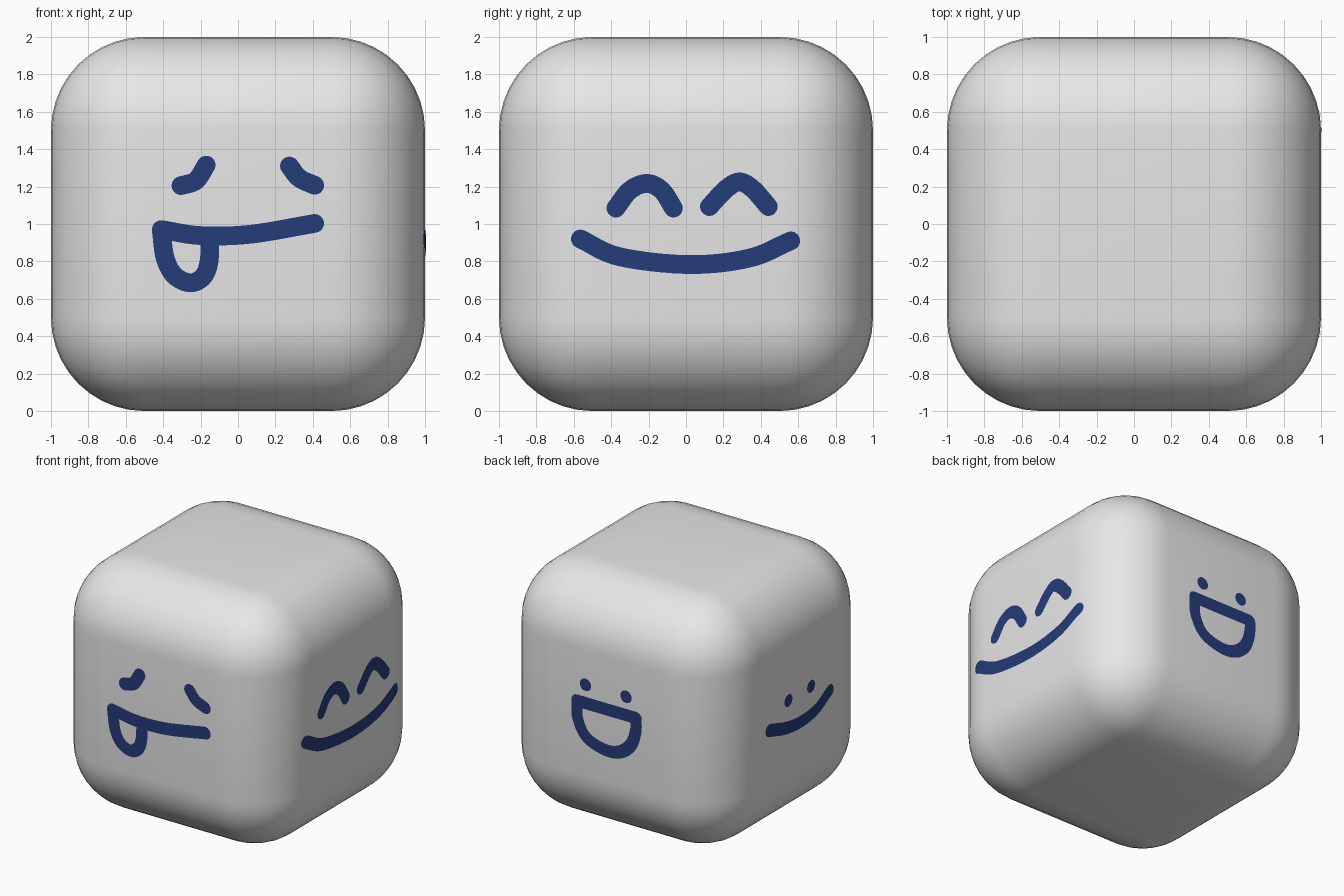
import bpy, bmesh, math
from mathutils import Vector, Matrix

if "Cube" in bpy.data.objects:
    bpy.data.objects.remove(bpy.data.objects["Cube"])

R = 0.5          # edge rounding of the block
PEN = 0.05       # half width of the painted line
LIFT = 0.004     # paint thickness above the surface


def material(name, rgb):
    m = bpy.data.materials.new(name)
    m.diffuse_color = (*rgb, 1)
    m.use_nodes = True
    m.node_tree.nodes["Principled BSDF"].inputs["Base Color"].default_value = m.diffuse_color
    return m


GREY = material("light grey", (0.8, 0.8, 0.8))
NAVY = material("navy blue", (0.0185, 0.045, 0.195))


def add_object(name, bm, mat):
    me = bpy.data.meshes.new(name)
    bm.to_mesh(me)
    bm.free()
    me.materials.append(mat)
    for p in me.polygons:
        p.use_smooth = True
    ob = bpy.data.objects.new(name, me)
    bpy.context.collection.objects.link(ob)
    return ob


# Rounded block
bm = bmesh.new()
bmesh.ops.create_cube(bm, size=2, matrix=Matrix.Translation((0, 0, 1)))
bmesh.ops.bevel(bm, geom=bm.edges[:], offset=R, segments=10, profile=0.5, affect='EDGES')
add_object("rounded_block", bm, GREY)


def on_surface(p, turn):
    """Lay a 2D point on the block side that is turned by quarter turns from the front."""
    q = max(abs(p.x) - (1 - R), 0)
    r = max(abs(p.y - 1) - (1 - R), 0)
    d = 1 - R + math.sqrt(R * R - q * q - r * r) + LIFT
    return Matrix.Rotation(turn * math.pi / 2, 3, 'Z') @ Vector((p.x, -d, p.y))


def smooth_path(pts, n=8):
    """Catmull-Rom curve through the points."""
    p = [Vector(a) for a in pts]
    if len(p) < 3:
        return [p[0].lerp(p[-1], i / n) for i in range(n + 1)]
    p = [2 * p[0] - p[1]] + p + [2 * p[-1] - p[-2]]
    out = []
    for a, b, c, d in zip(p, p[1:], p[2:], p[3:]):
        for i in range(n):
            t = i / n
            out.append(0.5 * (2 * b + (c - a) * t + (2 * a - 5 * b + 4 * c - d) * t * t
                              + (3 * b - a - 3 * c + d) * t ** 3))
    return out + [p[-2]]


def fan(bm, centre, start, sweep, turn, n):
    """Round line end, or a full dot."""
    c = bm.verts.new(on_surface(centre, turn))
    ring = [bm.verts.new(on_surface(centre + PEN * Vector((math.cos(start + sweep * i / n),
                                                          math.sin(start + sweep * i / n))), turn))
            for i in range(n + 1)]
    for a, b in zip(ring, ring[1:]):
        bm.faces.new((c, a, b))


def paint(name, turn, *lines):
    """Painted lines with round ends; a single point makes a dot."""
    bm = bmesh.new()
    for pts in lines:
        if len(pts) == 1:
            fan(bm, Vector(pts[0]), 0, 2 * math.pi, turn, 24)
            continue
        path = smooth_path(pts)
        rows = []
        for i, p in enumerate(path):
            t = (path[min(i + 1, len(path) - 1)] - path[max(i - 1, 0)]).normalized()
            side = Vector((-t.y, t.x)) * PEN
            rows.append([bm.verts.new(on_surface(p + side * k, turn)) for k in (1, 0, -1)])
        for a, b in zip(rows, rows[1:]):
            for k in (0, 1):
                bm.faces.new((a[k], a[k + 1], b[k + 1], b[k]))
        for end, nxt in ((path[0], path[1]), (path[-1], path[-2])):
            d = end - nxt
            fan(bm, end, math.atan2(d.y, d.x) - math.pi / 2, math.pi, turn, 12)
    add_object(name, bm, NAVY)


# Front: squinting face with the tongue out
paint("front_eyes", 0,
      [(-.305, 1.205), (-.225, 1.232), (-.17, 1.315)],
      [(.275, 1.31), (.328, 1.245), (.41, 1.207)])
paint("front_mouth", 0, [(-.41, .97), (-.2, .938), (.065, .945), (.41, 1.003)])
paint("front_tongue", 0, [(-.41, .965), (-.39, .82), (-.34, .725), (-.255, .685),
                          (-.185, .72), (-.155, .80), (-.15, .92)])

# Right: happy face with arched eyes
paint("right_eyes", 1,
      [(-.375, 1.085), (-.3, 1.18), (-.21, 1.217), (-.13, 1.18), (-.067, 1.085)],
      [(.125, 1.093), (.215, 1.188), (.286, 1.225), (.356, 1.188), (.44, 1.093)])
paint("right_mouth", 1, [(-.565, .92), (-.355, .825), (.02, .783), (.34, .818), (.56, .91)])

# Back: laughing face with an open mouth
paint("back_eyes", 2, [(-.19, 1.23)], [(.17, 1.23)])
paint("back_mouth", 2, [(-.265, 1.083), (.26, 1.083)],
      [(-.265, 1.083), (-.258, .94), (-.18, .81), (-.02, .755), (.11, .77), (.21, .85),
       (.255, .97), (.26, 1.083)])

# Left: plain smile
paint("left_eyes", 3, [(-.134, 1.09)], [(.153, 1.095)])
paint("left_mouth", 3, [(-.375, .942), (-.17, .882), (.02, .86), (.22, .885), (.39, .97)])
